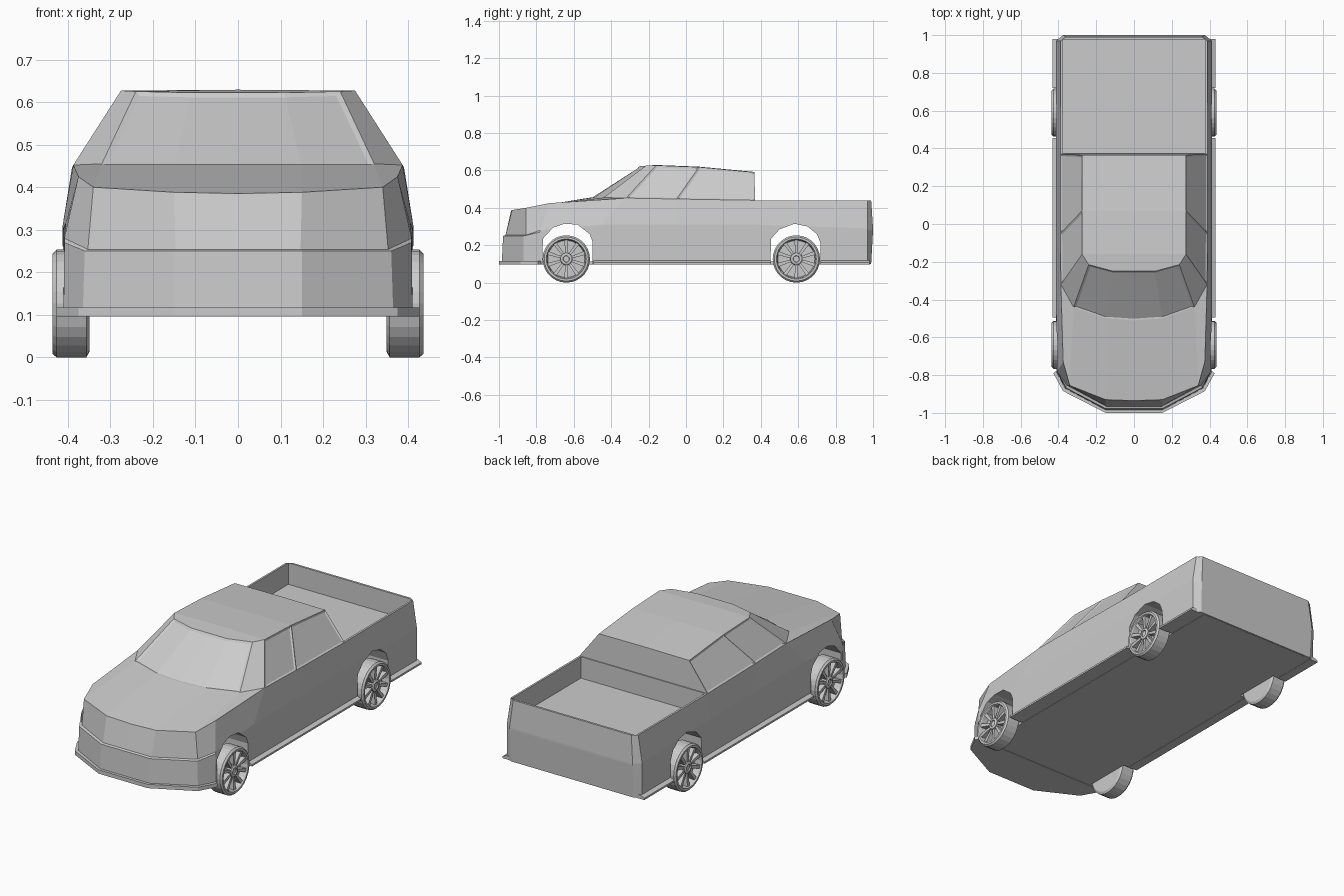
import bpy, bmesh
from math import pi, sin, cos
from mathutils import Matrix

if "Cube" in bpy.data.objects:
    bpy.data.objects.remove(bpy.data.objects["Cube"])


def add_object(name, bm, mirror=False):
    bmesh.ops.remove_doubles(bm, verts=bm.verts, dist=0.0005)
    bmesh.ops.recalc_face_normals(bm, faces=bm.faces)
    me = bpy.data.meshes.new(name)
    bm.to_mesh(me)
    bm.free()
    ob = bpy.data.objects.new(name, me)
    bpy.context.collection.objects.link(ob)
    if mirror:
        ob.modifiers.new("Mirror", 'MIRROR')
    return ob


def prism(bm, ring_a, ring_b):
    """Closed solid between two matching outlines."""
    a = [bm.verts.new(p) for p in ring_a]
    b = [bm.verts.new(p) for p in ring_b]
    bm.faces.new(a)
    bm.faces.new(b[::-1])
    for i in range(len(a)):
        j = (i + 1) % len(a)
        bm.faces.new((a[i], b[i], b[j], a[j]))


def box(bm, x0, x1, y0, y1, z0, z1):
    plan = [(x0, y0), (x1, y0), (x1, y1), (x0, y1)]
    prism(bm, [(x, y, z0) for x, y in plan], [(x, y, z1) for x, y in plan])


# Windshield base, shared by hood and cab
COWL = [(0, -.51, .455), (.15, -.50, .455), (.32, -.44, .455)]

# Body half: stations from nose to tail (bottom, middle, top)
stations = [
    ((0, -.985), (0, -.978, .25), (0, -.935, .385)),
    ((.15, -.985), (.15, -.978, .25), (.15, -.93, .388)),
    ((.365, -.87), (.36, -.868, .25), (.34, -.855, .40)),
    ((.41, -.785), (.408, -.78, .27), (.375, -.73, .425)),
    ((.41, -.48), (.412, -.45, .30), (.387, -.32, .452)),
    ((.41, -.05), (.412, -.05, .30), (.39, -.05, .447)),
    ((.41, .37), (.412, .37, .30), (.39, .37, .44)),
    ((.41, .97), (.412, .97, .28), (.388, .97, .44)),
    ((.37, .99), (.375, 1.0, .28), (.36, .99, .44)),
    ((0, .99), (0, 1.0, .28), (0, .99, .44)),
]
bm = bmesh.new()
cols = []
for i, (b, m, t) in enumerate(stations):
    step = (m[0] * .98, m[1] + .013, m[2] + .004) if i < 3 else (m[0], m[1], m[2] + .01)
    cols.append([bm.verts.new(p) for p in ((*b, .10), m, step, t)])
for p, q in zip(cols, cols[1:]):
    for k in range(3):
        bm.faces.new((p[k], q[k], q[k + 1], p[k + 1]))
bm.faces.new([c[0] for c in cols])
top = [c[3] for c in cols]
cw = [bm.verts.new(p) for p in COWL]
mid = bm.verts.new((0, .37, .44))
for f in ((top[0], top[1], cw[1], cw[0]), (top[1], top[2], cw[2], cw[1]),
          (top[2], top[3], top[4], cw[2]), (*cw, *top[4:7], mid),
          (mid, *top[6:10])):
    bm.faces.new(f)
body = add_object("body", bm, mirror=True)

# Cutters: bed well and wheel arches
bm = bmesh.new()
box(bm, -.378, .378, .375, .978, .322, .6)
arch_f = [(-.77, .05), (-.765, .235), (-.71, .295), (-.65, .315),
          (-.58, .31), (-.515, .26), (-.5, .22), (-.5, .05)]
arch_r = [(.45, .05), (.455, .235), (.50, .285), (.58, .315),
          (.65, .30), (.70, .26), (.72, .21), (.72, .05)]
for arch in (arch_f, arch_r):
    prism(bm, [(-.6, y, z) for y, z in arch], [(.6, y, z) for y, z in arch])
cutter = add_object("body_cutter", bm)
cutter.hide_render = True
cutter.hide_viewport = True
cut = body.modifiers.new("Cut", 'BOOLEAN')
cut.object = cutter
cut.operation = 'DIFFERENCE'
cut.solver = 'EXACT'

# Cab half: belt line up to roof line
belt = COWL + [(.387, -.32, .452), (.39, -.05, .447), (.39, .37, .44)]
roof = [(0, -.25, .622), (.11, -.25, .622), (.24, -.215, .625),
        (.275, -.16, .627), (.275, .07, .618), (.275, .365, .59)]
bm = bmesh.new()
bv = [bm.verts.new(p) for p in belt]
rv = [bm.verts.new(p) for p in roof]
sides = [bm.faces.new((bv[i], bv[i + 1], rv[i + 1], rv[i])) for i in range(5)]
centre = [bm.verts.new((0, y, z)) for y, z in ((-.16, .629), (.07, .62), (.365, .592))]
low = bm.verts.new((0, .37, .44))
bm.faces.new((rv[0], rv[1], rv[2], rv[3], centre[0]))
bm.faces.new((centre[0], rv[3], rv[4], centre[1]))
bm.faces.new((centre[1], rv[4], rv[5], centre[2]))
bm.faces.new((low, bv[5], rv[5], centre[2]))
bmesh.ops.recalc_face_normals(bm, faces=bm.faces)
bmesh.ops.inset_region(bm, faces=sides[:2], thickness=.012, depth=-.005,
                       use_boundary=False, use_even_offset=True)
bmesh.ops.inset_individual(bm, faces=sides[3:], thickness=.01, depth=-.005,
                           use_even_offset=True)
add_object("cab", bm, mirror=True)

# Floor pan
bm = bmesh.new()
box(bm, -.345, .345, -.80, .985, .098, .112)
add_object("floor_pan", bm)

# Front lip
half = [(.15, -1.0), (.375, -.885), (.427, -.79), (.405, -.772)]
plan = half + [(-x, y) for x, y in half[::-1]]
bm = bmesh.new()
prism(bm, [(x, y, .096) for x, y in plan], [(x, y, .117) for x, y in plan])
add_object("front_lip", bm)

# Side sills
bm = bmesh.new()
for y0, y1 in ((-.495, .455), (.72, .98)):
    plan = [(.38, .098), (.432, .098), (.432, .108), (.41, .118), (.38, .118)]
    prism(bm, [(x, y0, z) for x, z in plan], [(x, y1, z) for x, z in plan])
add_object("side_sills", bm, mirror=True)


# Wheels: turned tyre and rim, spokes and hub, axis along x
def lathe(bm, profile, n):
    rings = [[bm.verts.new((x, r * cos(2 * pi * i / n), r * sin(2 * pi * i / n)))
              for i in range(n)] for x, r in profile]
    for a, b in zip(rings, rings[1:]):
        for i in range(n):
            j = (i + 1) % n
            bm.faces.new((a[i], a[j], b[j], b[i]))
    bm.faces.new(rings[0])
    bm.faces.new(rings[-1])


bm = bmesh.new()
lathe(bm, [(-.043, .114), (-.036, .1265), (.034, .1265), (.043, .118),
           (.043, .107), (.036, .103), (.004, .099)], 28)
lathe(bm, [(0, .034), (.034, .032), (.038, .026), (.038, .018), (.032, .016)], 14)
for i in range(10):
    spoke = bmesh.new()
    prism(spoke, [(.004, -.006, .025), (.03, -.006, .025), (.03, .006, .025), (.004, .006, .025)],
          [(.004, -.010, .104), (.036, -.010, .104), (.036, .010, .104), (.004, .010, .104)])
    spoke.transform(Matrix.Rotation(2 * pi * i / 10, 4, 'X'))
    tmp = bpy.data.meshes.new("spoke")
    spoke.to_mesh(tmp)
    spoke.free()
    bm.from_mesh(tmp)
    bpy.data.meshes.remove(tmp)
wheel = add_object("wheel_front_right", bm)
wheel.location = (.3925, -.64, .1265)
for name, sx, y in (("wheel_front_left", -1, -.64), ("wheel_rear_right", 1, .59),
                    ("wheel_rear_left", -1, .59)):
    w = bpy.data.objects.new(name, wheel.data)
    bpy.context.collection.objects.link(w)
    w.location = (.3925 * sx, y, .1265)
    w.rotation_euler.z = 0 if sx > 0 else pi
